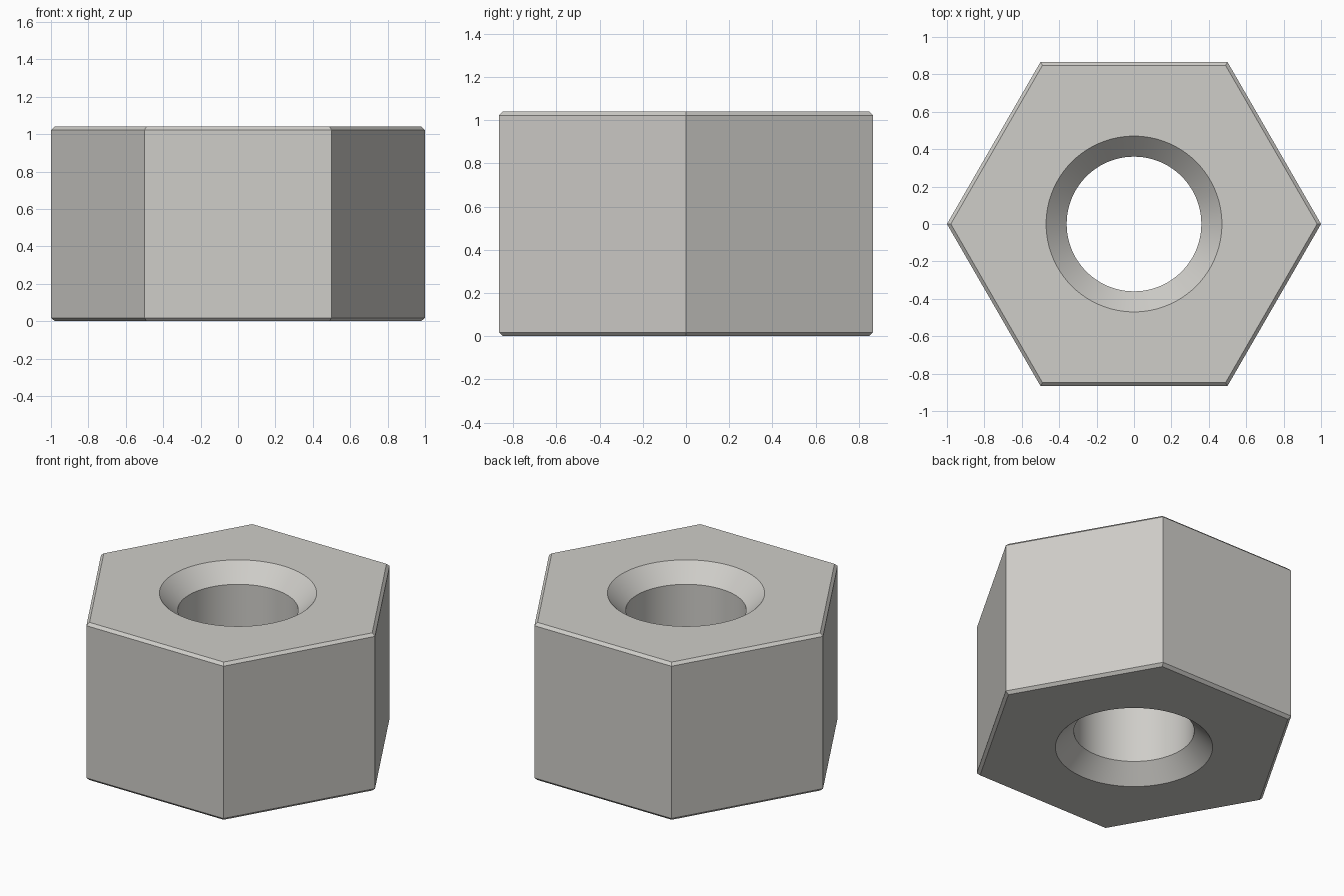
import bpy, bmesh, math

cube = bpy.data.objects.get("Cube")
if cube:
    bpy.data.objects.remove(cube, do_unlink=True)

HEIGHT = 1.04
EDGE = 0.018          # outer edge chamfer
BORE = 0.36           # hole radius
SINK = 0.11           # countersink width and depth
APOTHEM = math.cos(math.pi / 6)
SEGMENTS = 96


def hexagon(apothem):
    """Radius of a hexagon, corners on the x axis, as a function of angle."""
    sector = math.pi / 3
    return lambda a: apothem / math.cos(a % sector - sector / 2)


def circle(radius):
    return lambda a: radius


def add_ring(bm, radius_at, z):
    angles = [math.tau * i / SEGMENTS for i in range(SEGMENTS)]
    return [bm.verts.new((radius_at(a) * math.cos(a), radius_at(a) * math.sin(a), z))
            for a in angles]


# Closed cross-section: up the outside, over the top and down the bore
outer, inset = hexagon(APOTHEM), hexagon(APOTHEM - EDGE)
bore, mouth = circle(BORE), circle(BORE + SINK)
section = [
    (inset, 0), (outer, EDGE), (outer, HEIGHT - EDGE), (inset, HEIGHT),
    (mouth, HEIGHT), (bore, HEIGHT - SINK), (bore, SINK), (mouth, 0),
]

bm = bmesh.new()
rings = [add_ring(bm, shape, z) for shape, z in section]
for k, lower in enumerate(rings):
    upper = rings[(k + 1) % len(rings)]
    for i in range(SEGMENTS):
        j = (i + 1) % SEGMENTS
        bm.faces.new((lower[i], lower[j], upper[j], upper[i]))
bmesh.ops.recalc_face_normals(bm, faces=bm.faces)

mesh = bpy.data.meshes.new("hex_nut")
bm.to_mesh(mesh)
bm.free()
nut = bpy.data.objects.new("hex_nut", mesh)
bpy.context.collection.objects.link(nut)

# Warm grey metal
colour = (0.62, 0.61, 0.58, 1)
grey = bpy.data.materials.new("warm grey")
grey.use_nodes = True
grey.diffuse_color = colour
grey.node_tree.nodes["Principled BSDF"].inputs["Base Color"].default_value = colour
mesh.materials.append(grey)

# Smooth bore, crisp edges elsewhere
bpy.ops.object.select_all(action='DESELECT')
nut.select_set(True)
bpy.context.view_layer.objects.active = nut
bpy.ops.object.shade_smooth_by_angle(angle=math.radians(30))
